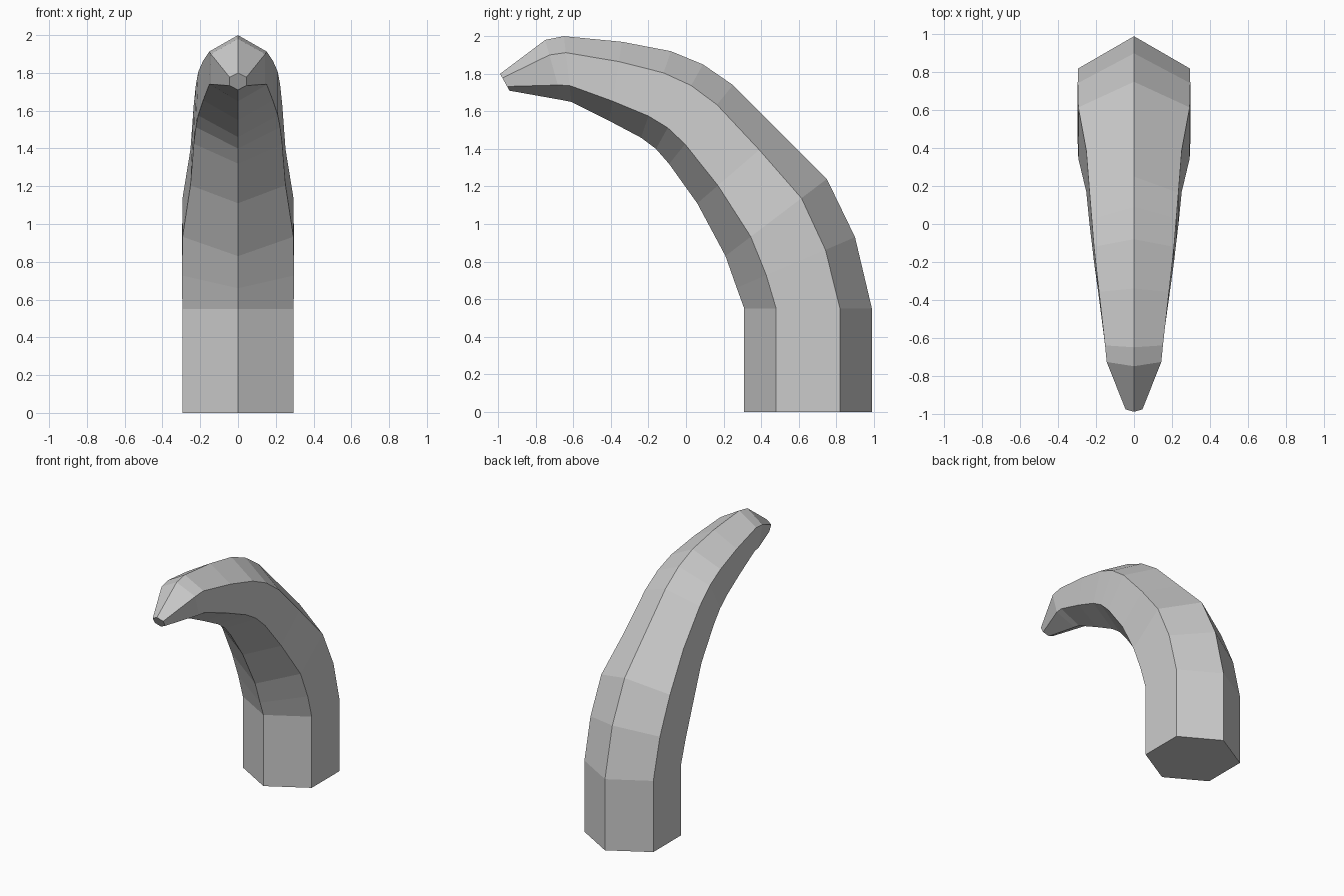
import bpy
import bmesh
import math
from mathutils import Vector

if "Cube" in bpy.data.objects:
    bpy.data.objects.remove(bpy.data.objects["Cube"], do_unlink=True)

grey = bpy.data.materials.new("light grey")
grey.use_nodes = True
colour = (0.6, 0.6, 0.6, 1.0)
grey.diffuse_color = colour
grey.node_tree.nodes["Principled BSDF"].inputs["Base Color"].default_value = colour

# Inner and outer ridge points (y, z) of each hexagonal section, base to tip
sections = [
    ((0.31, 0.00), (0.99, 0.00)),
    ((0.31, 0.55), (0.99, 0.55)),
    ((0.27, 0.66), (0.90, 0.93)),
    ((0.21, 0.83), (0.75, 1.24)),
    ((0.06, 1.11), (0.50, 1.49)),
    ((-0.09, 1.32), (0.25, 1.74)),
    ((-0.16, 1.40), (0.09, 1.85)),
    ((-0.24, 1.46), (-0.08, 1.92)),
    ((-0.41, 1.55), (-0.34, 1.97)),
    ((-0.61, 1.65), (-0.65, 2.00)),
    ((-0.66, 1.66), (-0.75, 1.98)),
    ((-0.94, 1.71), (-0.99, 1.80)),
]
SIDES = 6


def hexagon(bm, inner, outer):
    """Regular hexagon with two opposite corners on the ridges."""
    a, b = Vector((0, *inner)), Vector((0, *outer))
    centre, arm = (a + b) / 2, (b - a) / 2
    across = Vector((arm.length, 0, 0))
    angles = [math.tau * i / SIDES for i in range(SIDES)]
    return [bm.verts.new(centre + arm * math.cos(t) + across * math.sin(t)) for t in angles]


# Curved horn: bridged sections with closed ends
bm = bmesh.new()
rings = [hexagon(bm, inner, outer) for inner, outer in sections]
for low, high in zip(rings, rings[1:]):
    for i in range(SIDES):
        j = (i + 1) % SIDES
        bm.faces.new((low[i], low[j], high[j], high[i]))
bm.faces.new(rings[0])
bm.faces.new(rings[-1])
bmesh.ops.recalc_face_normals(bm, faces=bm.faces)

mesh = bpy.data.meshes.new("curved_horn")
bm.to_mesh(mesh)
bm.free()
mesh.materials.append(grey)
horn = bpy.data.objects.new("curved_horn", mesh)
bpy.context.collection.objects.link(horn)
